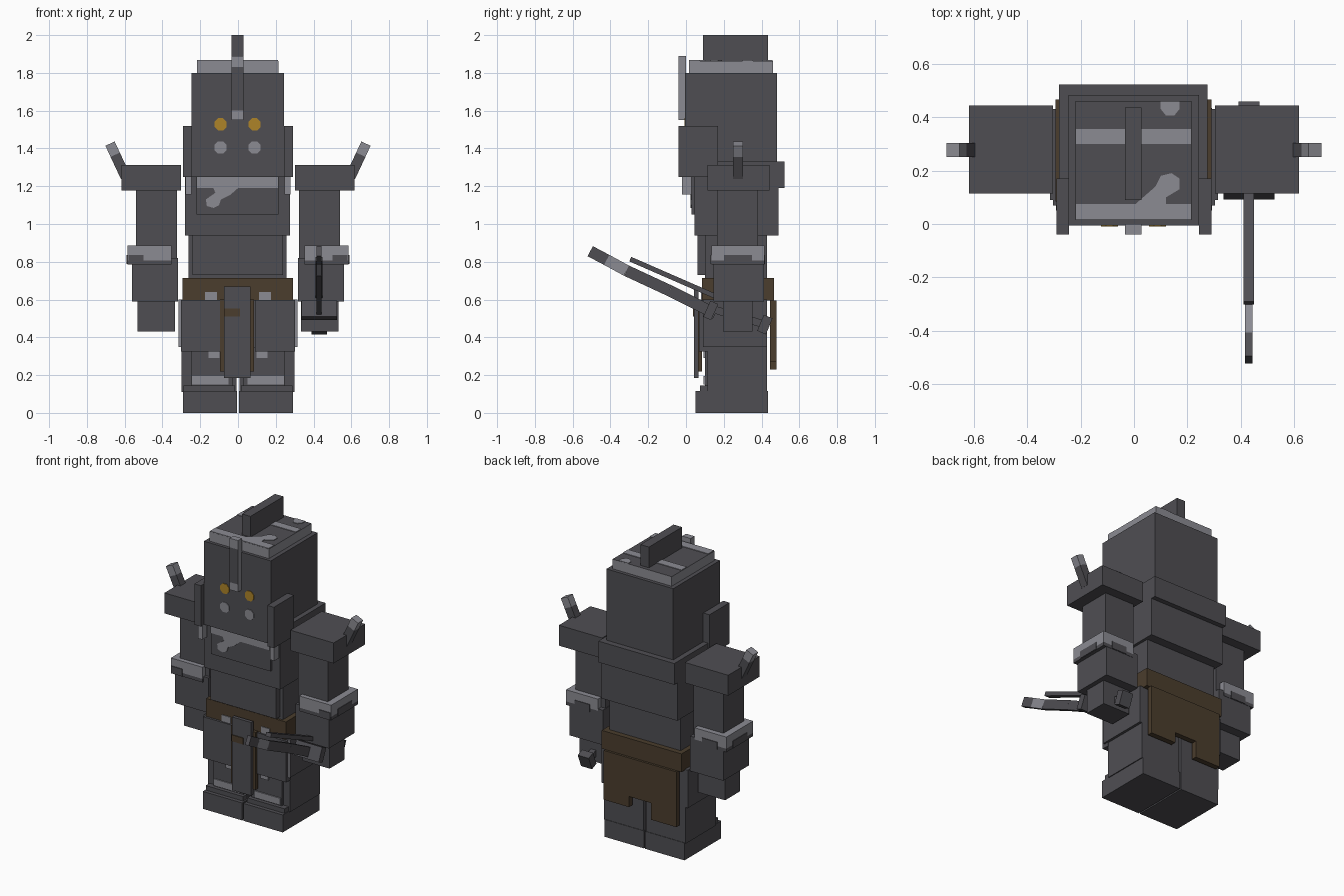
import bpy, bmesh, math
from mathutils import Matrix, Vector

if "Cube" in bpy.data.objects:
    bpy.data.objects.remove(bpy.data.objects["Cube"], do_unlink=True)


def material(name, r, g, b):
    m = bpy.data.materials.new(name)
    m.use_nodes = True
    m.diffuse_color = (r, g, b, 1)
    m.node_tree.nodes["Principled BSDF"].inputs["Base Color"].default_value = (r, g, b, 1)
    return m


DARK = material("dark iron", 0.078, 0.076, 0.086)
LIGHT = material("pale steel", 0.26, 0.26, 0.29)
GOLD = material("amber", 0.42, 0.23, 0.022)
BROWN = material("brown leather", 0.07, 0.047, 0.026)


def finish(name, bm, mats):
    bmesh.ops.recalc_face_normals(bm, faces=bm.faces)
    me = bpy.data.meshes.new(name)
    bm.to_mesh(me)
    bm.free()
    for m in mats:
        me.materials.append(m)
    ob = bpy.data.objects.new(name, me)
    bpy.context.collection.objects.link(ob)
    return ob


def box(name, x, y, z, mat=DARK, second=None, rule=None):
    """Box from ranges; faces whose normal meets the rule get the second colour."""
    size = Vector((x[1] - x[0], y[1] - y[0], z[1] - z[0]))
    mid = Vector((x[0] + x[1], y[0] + y[1], z[0] + z[1])) / 2
    bm = bmesh.new()
    bmesh.ops.create_cube(bm, size=1, matrix=Matrix.Translation(mid) @ Matrix.Diagonal(size.to_4d()))
    bm.normal_update()
    if rule:
        for f in bm.faces:
            f.material_index = int(rule(f.normal))
    return finish(name, bm, [mat, second] if second else [mat])


def pair(name, x, y, z, mat=DARK, **kw):
    box("left_" + name, x, y, z, mat, **kw)
    box("right_" + name, (-x[1], -x[0]), y, z, mat, **kw)


def plate(name, pts, axis, level, thick, mat):
    """Outline extruded along axis 1 (points are x, z) or 2 (points are x, y)."""
    bm = bmesh.new()
    place = (lambda u, v: (u, level, v)) if axis == 1 else (lambda u, v: (u, v, level))
    f = bm.faces.new([bm.verts.new(place(u, v)) for u, v in pts])
    new = bmesh.ops.extrude_face_region(bm, geom=[f])["geom"]
    shift = Vector((0, 0, 0))
    shift[axis] = thick
    bmesh.ops.translate(bm, vec=shift, verts=[v for v in new if isinstance(v, bmesh.types.BMVert)])
    return finish(name, bm, [mat])


def bar(name, a, b, x, thick, mat=DARK):
    """Box running between two (y, z) points, spanning the x range."""
    d = Vector(b) - Vector(a)
    h = d.length / 2
    ob = box(name, (x[0], x[1]), (-h, h), (-thick / 2, thick / 2), mat)
    ob.data.transform(Matrix.Translation((0, (a[0] + b[0]) / 2, (a[1] + b[1]) / 2))
                      @ Matrix.Rotation(math.atan2(d.y, d.x), 4, 'X'))
    return ob


def spot(name, x, z, r, mat):
    pts = [(x + r * math.cos(math.radians(22.5 + 45 * i)),
            z + r * math.sin(math.radians(22.5 + 45 * i))) for i in range(8)]
    plate(name, pts, 1, -0.005, -0.004, mat)


# Helmet
box("head", (-0.245, 0.243), (-0.005, 0.483), (1.25, 1.80))
box("helmet_cap", (-0.218, 0.215), (0.015, 0.46), (1.80, 1.863), LIGHT, second=DARK, rule=lambda n: n.z > 0.5)
box("helmet_crest", (-0.034, 0.028), (0.09, 0.435), (1.863, 2.0))
pair("cheek_guard", (0.243, 0.29), (-0.04, 0.17), (1.25, 1.52))
pair("cheek_buckle", (0.247, 0.278), (-0.02, 0.03), (1.155, 1.25), LIGHT)
for part, z, mat, rule in (("top", (1.83, 1.89), LIGHT, None),
                           ("middle", (1.60, 1.83), DARK, lambda n: abs(n.x) > 0.5),
                           ("tip", (1.55, 1.60), LIGHT, None)):
    box("nose_guard_" + part, (-0.034, 0.028), (-0.04, 0.0), z, mat,
        second=LIGHT if rule else None, rule=rule)
for side, x in (("left", 0.088), ("right", -0.092)):
    spot(side + "_eye", x, 1.528, 0.035, GOLD)
    spot(side + "_vent", x, 1.405, 0.035, LIGHT)

# Worn patches on the cap
for i, (y0, y1) in enumerate(((0.016, 0.075), (0.30, 0.355))):
    box(f"cap_band_{i}", (-0.216, 0.213), (y0, y1), (1.86, 1.867), LIGHT)
plate("cap_patch_front", [(0.0, 0.07), (0.12, 0.07), (0.12, 0.1), (0.17, 0.13), (0.17, 0.17),
                          (0.14, 0.19), (0.10, 0.18), (0.08, 0.14)], 2, 1.861, 0.006, LIGHT)
plate("cap_patch_back", [(0.10, 0.43), (0.12, 0.405), (0.15, 0.405), (0.17, 0.43),
                         (0.17, 0.459), (0.10, 0.459)], 2, 1.861, 0.006, LIGHT)

# Torso
box("collar", (-0.28, 0.275), (0.16, 0.522), (1.19, 1.33))
box("chest", (-0.28, 0.275), (0.045, 0.49), (0.94, 1.25))
box("chin_plate", (-0.22, 0.215), (0.03, 0.06), (1.05, 1.25))
box("chin_stripe", (-0.218, 0.213), (0.025, 0.035), (1.19, 1.25), LIGHT)
plate("chin_patch", [(-0.17, 1.13), (-0.165, 1.095), (-0.13, 1.085), (-0.10, 1.10), (-0.09, 1.13),
                     (-0.04, 1.155), (0.0, 1.19), (-0.13, 1.19), (-0.12, 1.165)], 1, 0.025, 0.007, LIGHT)
box("waist", (-0.262, 0.257), (0.10, 0.43), (0.6, 0.95))
box("belly_plate", (-0.242, 0.237), (0.06, 0.11), (0.73, 0.94))
box("belt", (-0.293, 0.29), (0.085, 0.465), (0.595, 0.715), BROWN)
pair("belt_stud", (0.112, 0.175), (0.08, 0.09), (0.597, 0.64), LIGHT)

# Skirt and tabard
plate("back_skirt", [(0.265, 0.595), (0.265, 0.27), (0.08, 0.27), (0.08, 0.34), (-0.08, 0.34),
                     (-0.08, 0.23), (-0.265, 0.23), (-0.265, 0.595)], 1, 0.445, 0.035, BROWN)
box("tabard_lining", (-0.095, 0.085), (0.063, 0.085), (0.22, 0.6), BROWN)
box("tabard", (-0.073, 0.067), (0.042, 0.065), (0.185, 0.668))
box("tabard_patch", (-0.073, 0.01), (0.037, 0.044), (0.51, 0.552), BROWN)
pair("thigh_plate", (0.09, 0.303), (0.07, 0.12), (0.325, 0.597))
pair("hip_plate", (0.285, 0.315), (0.09, 0.43), (0.35, 0.6), second=LIGHT, rule=lambda n: n.y < -0.5)

# Legs and boots
pair("leg", (0.008, 0.298), (0.115, 0.43), (0.11, 0.6))
pair("shin_plate", (0.03, 0.25), (0.10, 0.12), (0.14, 0.35))
pair("shin_stripe", (0.05, 0.243), (0.093, 0.102), (0.15, 0.195), LIGHT)
pair("knee_spot", (0.098, 0.155), (0.093, 0.102), (0.29, 0.33), LIGHT)
pair("boot", (0.005, 0.292), (0.05, 0.433), (0.0, 0.115))
pair("toe_cap", (0.015, 0.288), (0.075, 0.12), (0.11, 0.145))

# Arms
pair("shoulder", (0.302, 0.618), (0.115, 0.443), (1.178, 1.313))
pair("upper_arm", (0.322, 0.54), (0.165, 0.38), (0.78, 1.18))
pair("bracelet", (0.353, 0.585), (0.135, 0.415), (0.808, 0.885), LIGHT)
pair("bracelet_rim", (0.353, 0.585), (0.135, 0.415), (0.785, 0.808))
pair("bracelet_wear", (0.58, 0.589), (0.20, 0.35), (0.787, 0.835))
pair("bracelet_front_wear", (0.50, 0.58), (0.13, 0.139), (0.787, 0.835))
pair("bracelet_back_wear", (0.41, 0.52), (0.411, 0.419), (0.787, 0.835))
pair("forearm", (0.318, 0.562), (0.145, 0.413), (0.59, 0.82))
pair("hand", (0.333, 0.532), (0.195, 0.352), (0.43, 0.59))

# Shoulder spikes leaning outwards
for side, s in (("left", 1), ("right", -1)):
    lean = Matrix.Translation((0.612 * s, 0, 1.285)) @ Matrix.Rotation(s * math.radians(25), 4, 'Y')
    for part, z, mat in (("base", (-0.04, 0.09), DARK), ("tip", (0.09, 0.155), LIGHT)):
        box(f"{side}_spike_{part}", (-0.027, 0.027), (0.25, 0.303), z, mat).data.transform(lean)

# Curved sword held in the left hand
path = [(0.156, 0.525), (-0.087, 0.647), (-0.315, 0.753), (-0.42, 0.81), (-0.507, 0.856)]
for i, (a, b) in enumerate(zip(path, path[1:])):
    bar(f"blade_{i}", a, b, (0.416, 0.443), 0.06, LIGHT if i == 2 else DARK)
bar("blade_spine", (0.15, 0.62), (-0.295, 0.814), (0.41, 0.448), 0.026)
bar("sword_grip", (0.14, 0.55), (0.42, 0.467), (0.41, 0.448), 0.04)
bar("sword_guard", (0.15, 0.585), (0.112, 0.5), (0.335, 0.525), 0.045)
bar("sword_pommel", (0.435, 0.51), (0.4, 0.425), (0.39, 0.47), 0.05)
